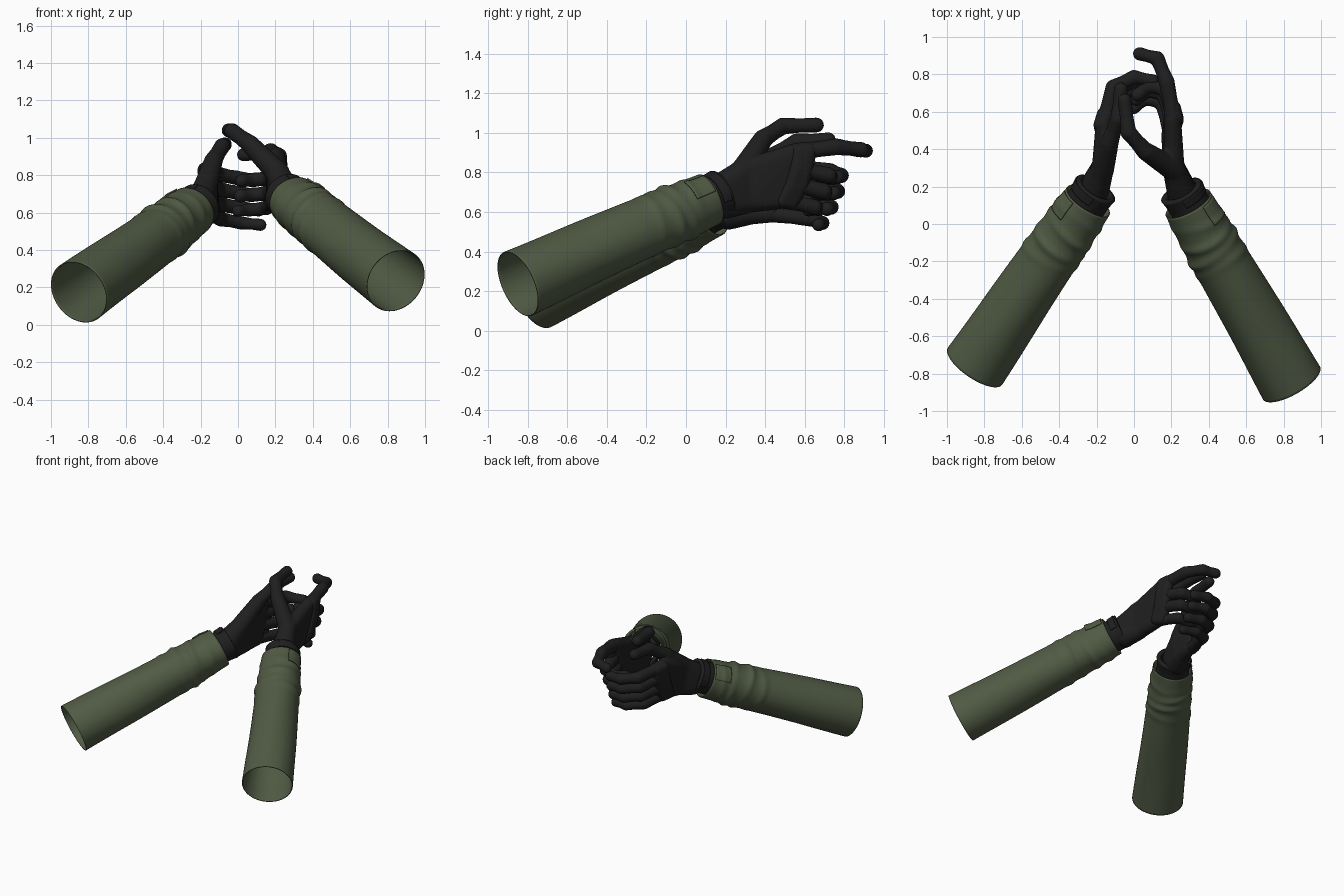
import bpy, bmesh, math
from mathutils import Vector, Matrix

if "Cube" in bpy.data.objects:
    bpy.data.objects.remove(bpy.data.objects["Cube"])


def material(name, rgb):
    m = bpy.data.materials.new(name)
    m.diffuse_color = (*rgb, 1)
    m.use_nodes = True
    m.node_tree.nodes["Principled BSDF"].inputs["Base Color"].default_value = m.diffuse_color
    return m


GREEN = material("olive_cloth", (0.082, 0.104, 0.058))
BLACK = material("black_glove", (0.0135, 0.0135, 0.0135))


def finish(bm, name, mat, angle=50):
    bmesh.ops.recalc_face_normals(bm, faces=bm.faces)
    me = bpy.data.meshes.new(name)
    bm.to_mesh(me)
    bm.free()
    me.materials.append(mat)
    ob = bpy.data.objects.new(name, me)
    bpy.context.collection.objects.link(ob)
    for p in me.polygons:
        p.use_smooth = True
    me.set_sharp_from_angle(angle=math.radians(angle))
    return ob


def add_hull(bm, balls):
    """Rounded solid wrapped around (centre, radius) balls."""
    tmp = bmesh.new()
    for c, r in balls:
        bmesh.ops.create_icosphere(tmp, subdivisions=3, radius=r, matrix=Matrix.Translation(c))
    res = bmesh.ops.convex_hull(tmp, input=tmp.verts)
    junk = set(res["geom_interior"]) | set(res["geom_unused"])
    bmesh.ops.delete(tmp, geom=[v for v in junk if isinstance(v, bmesh.types.BMVert)],
                     context='VERTS')
    me = bpy.data.meshes.new("tmp")
    tmp.to_mesh(me)
    tmp.free()
    bm.from_mesh(me)
    bpy.data.meshes.remove(me)


def soft_body(name, groups, voxel=0.008, smooth=2):
    """Fuse several hulls into one smooth skin."""
    bm = bmesh.new()
    for g in groups:
        add_hull(bm, g)
    ob = finish(bm, name, BLACK)
    rm = ob.modifiers.new("fuse", 'REMESH')
    rm.mode = 'VOXEL'
    rm.voxel_size = voxel
    rm.use_smooth_shade = True
    sm = ob.modifiers.new("soften", 'SMOOTH')
    sm.factor = 0.5
    sm.iterations = smooth


def finger(name, pts, r0=0.046, r1=0.036):
    """Chain of capsules with slightly swollen joints."""
    n = len(pts) - 1
    balls = [(p, r0 + (r1 - r0) * i / n) for i, p in enumerate(pts)]
    groups = []
    for a, b in zip(balls, balls[1:]):
        mid = ((a[0] + b[0]) / 2, (a[1] + b[1]) / 2 - 0.004)
        groups += [[a, mid], [mid, b]]
    soft_body(name, groups)


def tube(name, a, b, radius, s0, s1, mat, rings=90, segs=64, arc=(0, math.tau), thick=0.006):
    """Sheet wrapped around the axis a-b; radius(s, angle) gives its shape."""
    d = (b - a).normalized()
    u = d.cross(Vector((0, 0, 1))).normalized()
    v = u.cross(d)
    full = arc[1] - arc[0] > 6.28
    bm = bmesh.new()
    rows = []
    for i in range(rings + 1):
        s = s0 + (s1 - s0) * i / rings
        row = []
        for j in range(segs if full else segs + 1):
            t = arc[0] + (arc[1] - arc[0]) * j / segs
            row.append(bm.verts.new(a.lerp(b, s)
                                    + radius(s, t) * (math.cos(t) * u + math.sin(t) * v)))
        rows.append(row)
    for p, q in zip(rows, rows[1:]):
        n = len(p)
        for j in range(n if full else n - 1):
            k = (j + 1) % n
            bm.faces.new((p[j], p[k], q[k], q[j]))
    ob = finish(bm, name, mat)
    sol = ob.modifiers.new("cloth", 'SOLIDIFY')
    sol.thickness = thick
    sol.offset = -1


def sleeve_radius(phase):
    """Straight sleeve with slanted folds gathering near the cuff."""
    def f(s, t):
        r = 0.176 - 0.026 * min(s / 0.75, 1) - 0.014 * max(0, (s - 0.75) / 0.25)
        for k in range(4):
            c = 0.68 + 0.078 * k + 0.022 * math.sin(t + phase + k * 1.3)
            amp = (0.007 + 0.008 * math.sin(k)) * (0.65 + 0.35 * math.sin(2 * t + k * 1.9 + phase))
            r += amp * math.exp(-((s - c) / 0.021) ** 2)
        return r + 0.003 * math.sin(3 * t + 5 * s + phase) * min(1, s * 3)
    return f


def band(s, t):
    """Waisted glove band."""
    return 0.122 - 0.010 * math.sin(math.pi * min(1, max(0, (s - 0.93) / 0.15)))


def sleeve(side, a, b, tab, phase):
    rad = sleeve_radius(phase)
    # Sleeve and its cuff tab
    tube(side + "_sleeve", a, b, rad, 0, 1, GREEN)
    tube(side + "_cuff_tab", a, b, lambda s, t: rad(s, t) + 0.008, 0.89, 0.99, GREEN,
         rings=12, segs=16, arc=(tab, tab + 0.8), thick=0.009)
    # Glove wrist band and strap
    tube(side + "_glove_wrist", a, b, band, 0.92, 1.07, BLACK, rings=16, thick=0.03)
    tube(side + "_wrist_strap", a, b, lambda s, t: band(s, t) + 0.007, 1.02, 1.06, BLACK,
         rings=6, arc=(tab - 0.6, tab + 1.4), thick=0.008)


def curl_row(path, drop, count):
    """Copies of one curled finger stacked down to the little finger."""
    row = []
    for i in range(count):
        w = i / (count - 1)
        shift = Vector((drop.x * w ** 1.5, drop.y * w ** 1.5, drop.z * w))
        row.append([p + shift for p in path])
    return row


def hand(side, m, wrist, thumb, fingers):
    # Palm from wrist, heel and the two outer knuckles, plus thumb root
    heel = thumb[0] + Vector((-0.005 * m, 0.02, -0.158))
    first, last = fingers[0][0], fingers[-1][0]
    inset = Vector((-0.004 * m, -0.01, 0))
    groups = [[(wrist + Vector((-0.03 * m, 0.05, 0.037)), 0.082),
               (wrist + Vector((-0.04 * m, 0.09, -0.023)), 0.077),
               (thumb[0], 0.06), (heel, 0.06)],
              [(thumb[0], 0.056), (heel, 0.057), (first + inset, 0.046), (last + inset, 0.045)],
              [(thumb[0], 0.064), (thumb[1], 0.05)]]
    soft_body(side + "_palm", groups, 0.01, 6)
    finger(side + "_thumb", thumb[1:], 0.048, 0.038)
    # Fingers and the padded panel across the knuckles
    knuckles = []
    out = Vector((0.012 * m, 0, 0))
    for label, pts in zip(("index", "middle", "ring", "little"), fingers):
        thin = 0.003 if label == "little" else 0
        finger(f"{side}_{label}_finger", pts, 0.046 - thin, 0.036 - thin)
        knuckles.append([(pts[0] + out, 0.040), (pts[0].lerp(pts[1], 0.28) + out, 0.038)])
    soft_body(side + "_knuckle_panel", [x + y for x, y in zip(knuckles, knuckles[1:])])


V = Vector

# Right arm: pointing index finger, three curled fingers
wrist = V((0.29, 0.11, 0.665))
sleeve("right", V((0.842, -0.85, 0.237)), wrist, 0.35, 0.4)
thumb = [V((0.215, 0.29, 0.81)), V((0.06, 0.39, 0.97)), V((-0.03, 0.49, 1.035)),
         V((-0.05, 0.66, 1.04))]
pointer = [V((0.21, 0.57, 0.905)), V((0.175, 0.76, 0.93)), V((0.125, 0.885, 0.915)),
           V((0.03, 0.91, 0.91))]
curled = [V((0.215, 0.56, 0.82)), V((0.17, 0.72, 0.785)), V((0.08, 0.74, 0.775)),
          V((0.02, 0.69, 0.77))]
hand("right", 1, wrist, thumb, [pointer] + curl_row(curled, V((-0.02, -0.07, -0.16)), 3))

# Left arm: four fingers wrapped around the other hand
wrist = V((-0.245, 0.125, 0.61))
sleeve("left", V((-0.85, -0.76, 0.176)), wrist, 2.0, 2.1)
thumb = [V((-0.17, 0.29, 0.75)), V((-0.13, 0.44, 0.88)), V((-0.085, 0.56, 0.955)),
         V((-0.07, 0.72, 0.965))]
curled = [V((-0.165, 0.53, 0.83)), V((-0.11, 0.73, 0.805)), V((0.0, 0.785, 0.785)),
          V((0.10, 0.765, 0.775))]
hand("left", -1, wrist, thumb, curl_row(curled, V((0.02, -0.095, -0.24)), 4))
